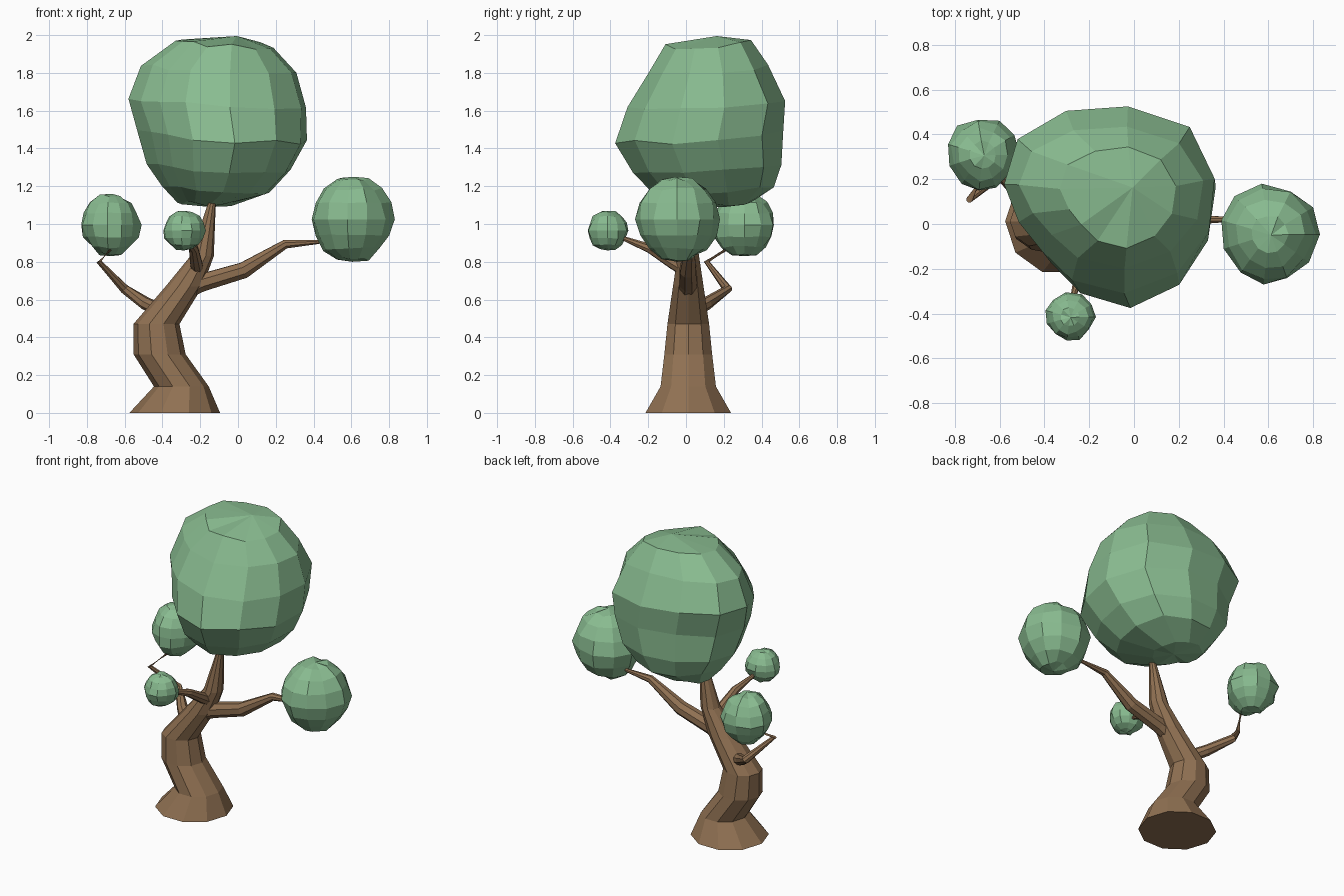
import bpy, bmesh, random
from math import sin, cos, pi, radians
from mathutils import Vector

if "Cube" in bpy.data.objects:
    bpy.data.objects.remove(bpy.data.objects["Cube"])

def material(name, rgb):
    m = bpy.data.materials.new(name)
    m.diffuse_color = (*rgb, 1)
    m.use_nodes = True
    m.node_tree.nodes["Principled BSDF"].inputs["Base Color"].default_value = m.diffuse_color
    return m

BARK = material("bark", (0.28, 0.165, 0.085))
LEAF = material("leaf", (0.25, 0.50, 0.28))

def skin(name, rings, mat):
    """Skin closed rings of points into a capped solid."""
    bm = bmesh.new()
    loops = [[bm.verts.new(p) for p in r] for r in rings]
    n = max(len(l) for l in loops)
    for a, b in zip(loops, loops[1:]):
        for i in range(n):
            j = (i + 1) % n
            if len(a) == 1:
                bm.faces.new((a[0], b[j], b[i]))
            elif len(b) == 1:
                bm.faces.new((a[i], a[j], b[0]))
            else:
                bm.faces.new((a[i], a[j], b[j], b[i]))
    for l in (loops[0], loops[-1]):
        if len(l) > 2:
            bm.faces.new(l)
    bmesh.ops.recalc_face_normals(bm, faces=bm.faces)
    me = bpy.data.meshes.new(name)
    bm.to_mesh(me)
    bm.free()
    me.materials.append(mat)
    ob = bpy.data.objects.new(name, me)
    bpy.context.collection.objects.link(ob)
    return ob

def oval(x, y, z, rx, ry, n, turn=0):
    return [Vector((x + rx * cos(2 * pi * i / n + turn), y + ry * sin(2 * pi * i / n + turn), z))
            for i in range(n)]

def branch(name, path, n=8):
    """Tapered tube along (x, y, z, radius) points."""
    pts = [Vector(p[:3]) for p in path]
    rings = []
    for k, p in enumerate(pts):
        t = (pts[min(k + 1, len(pts) - 1)] - pts[max(k - 1, 0)]).normalized()
        u = t.cross(Vector((0.25, 0.3, 1))).normalized()
        v = t.cross(u)
        r = path[k][3]
        rings.append([p + r * (u * cos(2 * pi * i / n) + v * sin(2 * pi * i / n)) for i in range(n)])
    return skin(name, rings, BARK)

def fit(rings, lo, hi):
    """Stretch all ring points to the given bounds (two or three axes)."""
    pts = [p for r in rings for p in r]
    for a in range(len(lo)):
        mn, mx = min(p[a] for p in pts), max(p[a] for p in pts)
        for p in pts:
            p[a] = lo[a] + (p[a] - mn) / (mx - mn) * (hi[a] - lo[a])

def small_crown(name, lo, hi, seed, n=11, rows=8):
    """Lumpy low-poly ball, slightly narrower at the front."""
    rnd = random.Random(seed)
    rings = [[Vector((0, 0, -1))]]
    for k in range(1, rows):
        a = -pi / 2 + pi * k / rows
        ring = [p * rnd.uniform(0.94, 1.06) for p in oval(0, 0, sin(a), cos(a), cos(a), n)]
        for p in ring:
            p.x *= 1 + 0.12 * p.y
        rings.append(ring)
    rings.append([Vector((0.03, -0.02, 1.0))])
    fit(rings, lo, hi)
    return skin(name, rings, LEAF)

# Trunk: x, z, half width, half depth
trunk = [(-0.335, 0, 0.240, 0.238), (-0.30, 0.14, 0.145, 0.154), (-0.415, 0.31, 0.138, 0.133),
         (-0.432, 0.47, 0.122, 0.116), (-0.285, 0.67, 0.098, 0.085), (-0.19, 0.83, 0.062, 0.06),
         (-0.14, 1.10, 0.022, 0.024), (-0.13, 1.22, 0.015, 0.015)]
skin("trunk", [oval(x, 0.012, z, rx, ry, 10) for x, z, rx, ry in trunk], BARK)

# Branches
branch("right_branch", [(-0.30, 0.01, 0.64, 0.05), (-0.19, 0.01, 0.69, 0.05), (0.03, 0.01, 0.755, 0.046),
                        (0.25, 0.02, 0.893, 0.025), (0.42, 0.02, 0.905, 0.012), (0.55, 0.0, 0.93, 0.006)])
branch("left_branch", [(-0.39, 0.02, 0.53, 0.040), (-0.49, 0.11, 0.58, 0.035), (-0.60, 0.22, 0.655, 0.026),
                       (-0.735, 0.11, 0.80, 0.015), (-0.67, 0.22, 0.87, 0.009), (-0.67, 0.28, 0.95, 0.006)])
branch("front_branch", [(-0.21, 0.02, 0.74, 0.035), (-0.222, -0.07, 0.795, 0.034), (-0.235, -0.19, 0.87, 0.026),
                        (-0.27, -0.32, 0.92, 0.013), (-0.28, -0.40, 0.96, 0.006)])

# Main crown: z, x range, y range of each ring; flattened front left, fuller back right
rows = [(1.11, -0.32, -0.04, 0.03, 0.34), (1.19, -0.40, 0.16, -0.18, 0.46), (1.30, -0.48, 0.27, -0.28, 0.50),
        (1.46, -0.53, 0.355, -0.375, 0.51), (1.63, -0.575, 0.35, -0.31, 0.52), (1.80, -0.51, 0.30, -0.20, 0.43),
        (1.93, -0.33, 0.18, -0.11, 0.34)]
rnd = random.Random(4)
n = 12
crown = [[Vector((-0.15, 0.2, 1.10))]]
for z, x0, x1, y0, y1 in rows:
    ring = oval(0, 0, 0, 1, 1, n, 0.26)
    for p in ring:
        s = (1 - 0.33 * max(0, p.dot(Vector((cos(radians(212)), sin(radians(212)), 0)))) ** 2
             + 0.15 * max(0, p.dot(Vector((cos(radians(43)), sin(radians(43)), 0)))) ** 4)
        p *= s * rnd.uniform(0.985, 1.015)
        p.z = z + rnd.uniform(-0.012, 0.012)
    fit([ring], (x0, y0), (x1, y1))
    for p in ring:  # slight lean down toward the front right
        p.z -= 0.05 * (p.x + 0.11 - p.y + 0.07)
    crown.append(ring)
crown.append([Vector((-0.01, 0.16, 1.97))])
fit(crown, (-0.58, -0.375, 1.09), (0.365, 0.525, 1.995))
skin("main_crown", crown, LEAF)

# Small crowns on the branch ends
small_crown("right_crown", (0.39, -0.27, 0.80), (0.83, 0.18, 1.25), 2)
small_crown("left_crown", (-0.83, 0.15, 0.83), (-0.51, 0.465, 1.16), 5)
small_crown("front_crown", (-0.395, -0.52, 0.86), (-0.17, -0.305, 1.07), 9)
